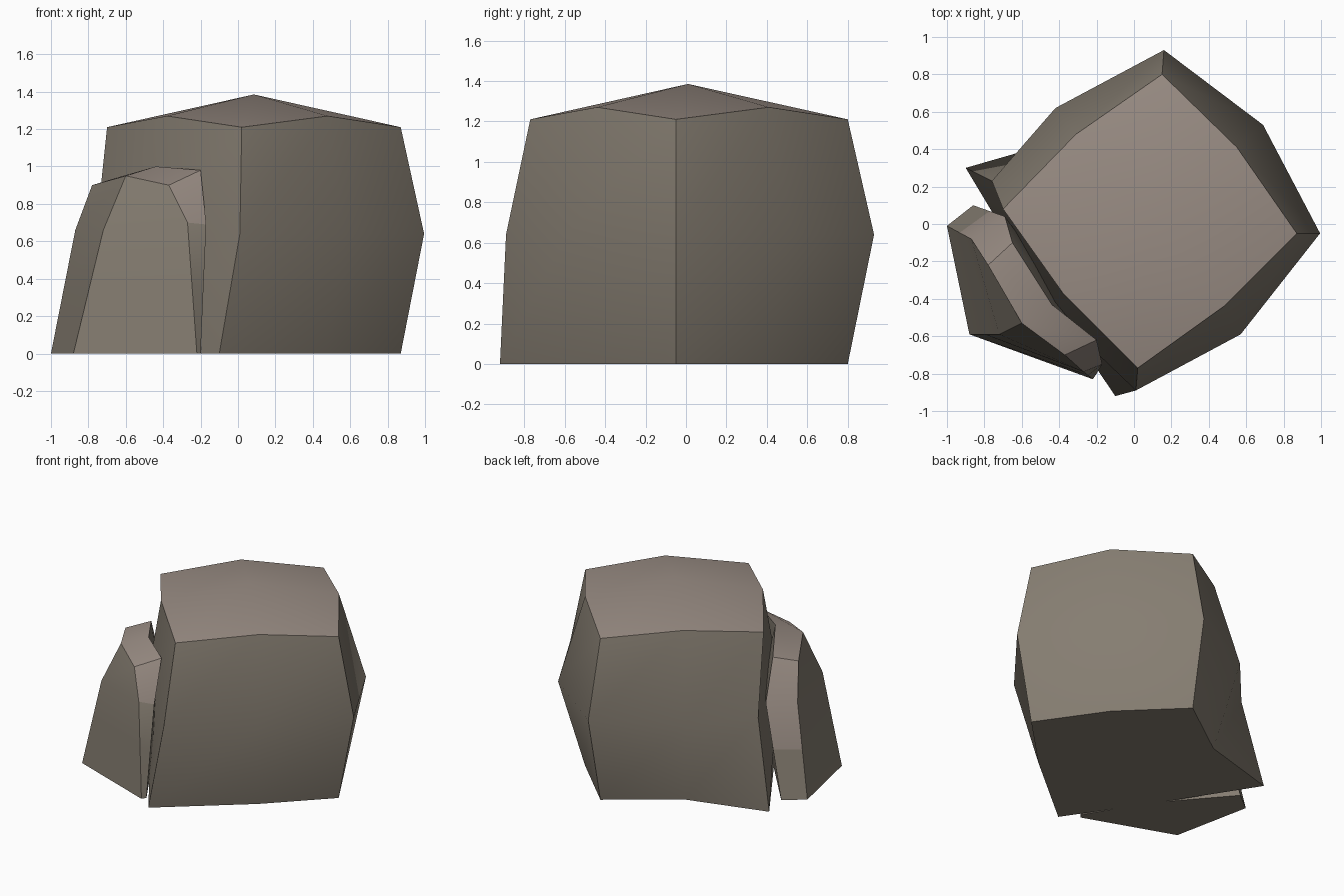
import bpy, bmesh

if "Cube" in bpy.data.objects:
    bpy.data.objects.remove(bpy.data.objects["Cube"])


def material(name, rgb):
    m = bpy.data.materials.new(name)
    m.diffuse_color = (*rgb, 1)
    m.use_nodes = True
    m.node_tree.nodes["Principled BSDF"].inputs["Base Color"].default_value = m.diffuse_color
    return m


SIDE = material("olive_brown_stone", (0.235, 0.205, 0.165))
TOP = material("pale_weathered_stone", (0.32, 0.265, 0.23))


def stone(name, rings, cap, is_pale):
    """Bridge stacked rings; cap(bm, top_ring) returns the top faces."""
    bm = bmesh.new()
    rows = [[bm.verts.new(p) for p in ring] for ring in rings]
    n = len(rows[0])
    for level in range(len(rows) - 1):
        lo, hi = rows[level], rows[level + 1]
        for i in range(n):
            j = (i + 1) % n
            f = bm.faces.new((lo[i], lo[j], hi[j], hi[i]))
            f.material_index = int(is_pale(level, i))
    bm.faces.new(rows[0][::-1])
    for f in cap(bm, rows[-1]):
        f.material_index = 1
    bmesh.ops.recalc_face_normals(bm, faces=bm.faces)
    me = bpy.data.meshes.new(name)
    bm.to_mesh(me)
    bm.free()
    me.materials.append(SIDE)
    me.materials.append(TOP)
    ob = bpy.data.objects.new(name, me)
    bpy.context.collection.objects.link(ob)
    bpy.ops.object.select_all(action='DESELECT')
    ob.select_set(True)
    bpy.context.view_layer.objects.active = ob
    bpy.ops.object.shade_smooth_by_angle(angle=0.52)
    return ob


def at(z, pts):
    return [(x, y, z) for x, y in pts]


# Main boulder: four corners with bulging side centres between them
base = at(0, [(.15, .80), (-.31, .47), (-.90, .30), (-.48, -.36),
              (-.10, -.92), (.48, -.44), (.87, -.05), (.55, .41)])
belly = at(.64, [(.16, .93), (-.42, .62), (-.76, .23), (-.45, -.45),
                 (.01, -.89), (.57, -.59), (.995, -.05), (.69, .53)])
rim = [(x, y, 1.27 if i % 2 else 1.21) for i, (x, y) in enumerate(
    [(.15, .80), (-.31, .48), (-.70, .08), (-.38, -.37),
     (.02, -.77), (.48, -.44), (.87, -.05), (.55, .41)])]


def peaked_top(bm, r):
    c = bm.verts.new((.085, .01, 1.385))
    return [bm.faces.new((r[i], r[(i + 1) % 8], c, r[i - 1])) for i in range(0, 8, 2)]


stone("main_boulder", [base, belly, rim], peaked_top, lambda level, i: False)

# Leaning slab: outer left, middle, right, then inner right, middle, left
foot = at(0, [(-1.0, -.01), (-.88, -.59), (-.22, -.83),
              (-.20, -.80), (-.45, -.38), (-.86, .10)])
waist = [(-.87, -.08, .66), (-.72, -.59, .66), (-.27, -.79, .70),
         (-.17, -.75, .69), (-.40, -.36, .67), (-.69, .04, .66)]
crest = [(-.78, -.22, .90), (-.60, -.53, .95), (-.37, -.70, .90),
         (-.20, -.62, .98), (-.44, -.43, 1.0), (-.65, -.10, .94)]
shin = [tuple(a + (b - a) * .52 for a, b in zip(p, q)) for p, q in zip(foot, waist)]


def slab_top(bm, r):
    return [bm.faces.new((r[0], r[1], r[4], r[5])),
            bm.faces.new((r[1], r[2], r[3], r[4]))]


# Pale weathering covers the upper parts of both slab ends
stone("leaning_slab", [foot, shin, waist, crest], slab_top,
      lambda level, i: (i == 5 and level >= 1) or (i == 2 and level >= 2))
